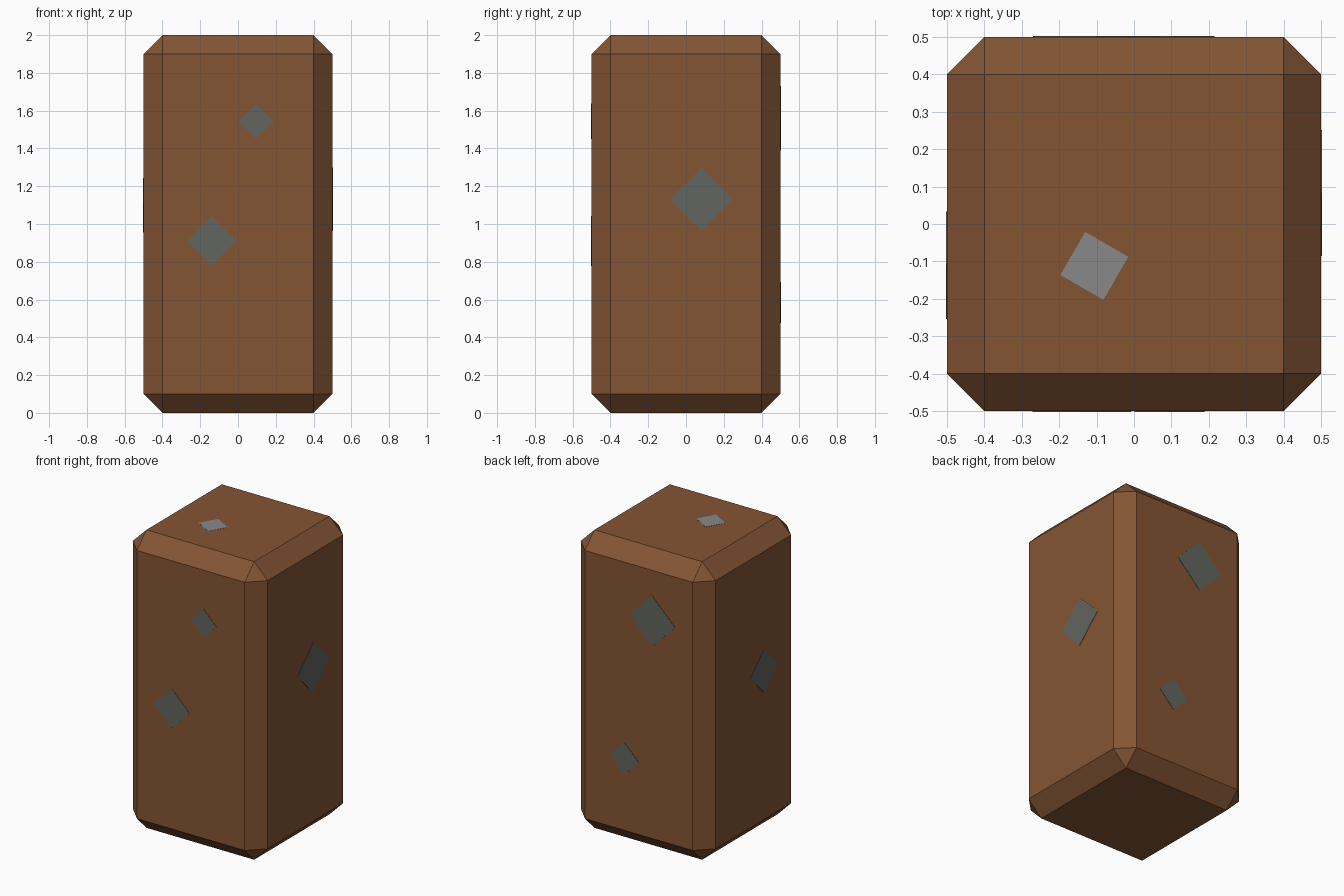
import bpy, bmesh
from math import radians
from mathutils import Matrix, Vector

if "Cube" in bpy.data.objects:
    bpy.data.objects.remove(bpy.data.objects["Cube"])


def material(name, srgb):
    mat = bpy.data.materials.new(name)
    lin = [((c / 255 + 0.055) / 1.055) ** 2.4 for c in srgb]
    mat.diffuse_color = (*lin, 1)
    mat.use_nodes = True
    mat.node_tree.nodes["Principled BSDF"].inputs["Base Color"].default_value = mat.diffuse_color
    return mat


def add_object(name, bm, mat):
    mesh = bpy.data.meshes.new(name)
    bm.to_mesh(mesh)
    bm.free()
    mesh.materials.append(mat)
    obj = bpy.data.objects.new(name, mesh)
    bpy.context.collection.objects.link(obj)
    return obj


brown = material("brown", (132, 85, 52))
dark_grey = material("dark grey", (98, 101, 95))
light_grey = material("light grey", (137, 137, 137))

# Chamfered block, 1 x 1 x 2
bm = bmesh.new()
bmesh.ops.create_cube(bm, size=1, matrix=Matrix.Translation((0, 0, 1)) @ Matrix.Diagonal((1, 1, 2, 1)))
bmesh.ops.bevel(bm, geom=bm.edges[:], offset=0.1, offset_type='OFFSET',
                segments=1, profile=0.5, affect='EDGES')
add_object("block", bm, brown)


# Thin square plates lying on the block's faces
def plate(name, center, normal, radius, mat, turn=0):
    bm = bmesh.new()
    rot = Vector(normal).to_track_quat('Z', 'Y').to_matrix().to_4x4()
    bmesh.ops.create_cone(bm, cap_ends=True, segments=4, radius1=radius, radius2=radius, depth=0.004,
                          matrix=Matrix.Translation(center) @ rot @ Matrix.Rotation(radians(turn), 4, 'Z'))
    add_object(name, bm, mat)


plate("front_upper_patch", (0.095, -0.5, 1.545), (0, -1, 0), 0.094, dark_grey)
plate("front_lower_patch", (-0.14, -0.5, 0.91), (0, -1, 0), 0.132, dark_grey)
plate("right_patch", (0.5, 0.083, 1.132), (1, 0, 0), 0.168, dark_grey)
plate("back_upper_patch", (-0.10, 0.5, 1.56), (0, 1, 0), 0.17, dark_grey)
plate("back_lower_patch", (0.107, 0.5, 0.584), (0, 1, 0), 0.108, dark_grey)
plate("left_patch", (-0.5, -0.11, 1.10), (-1, 0, 0), 0.144, dark_grey)
plate("top_patch", (-0.106, -0.112, 1.998), (0, 0, 1), 0.094, light_grey, 15)
bpy.data.objects["top_patch"].location.z = 0.001
